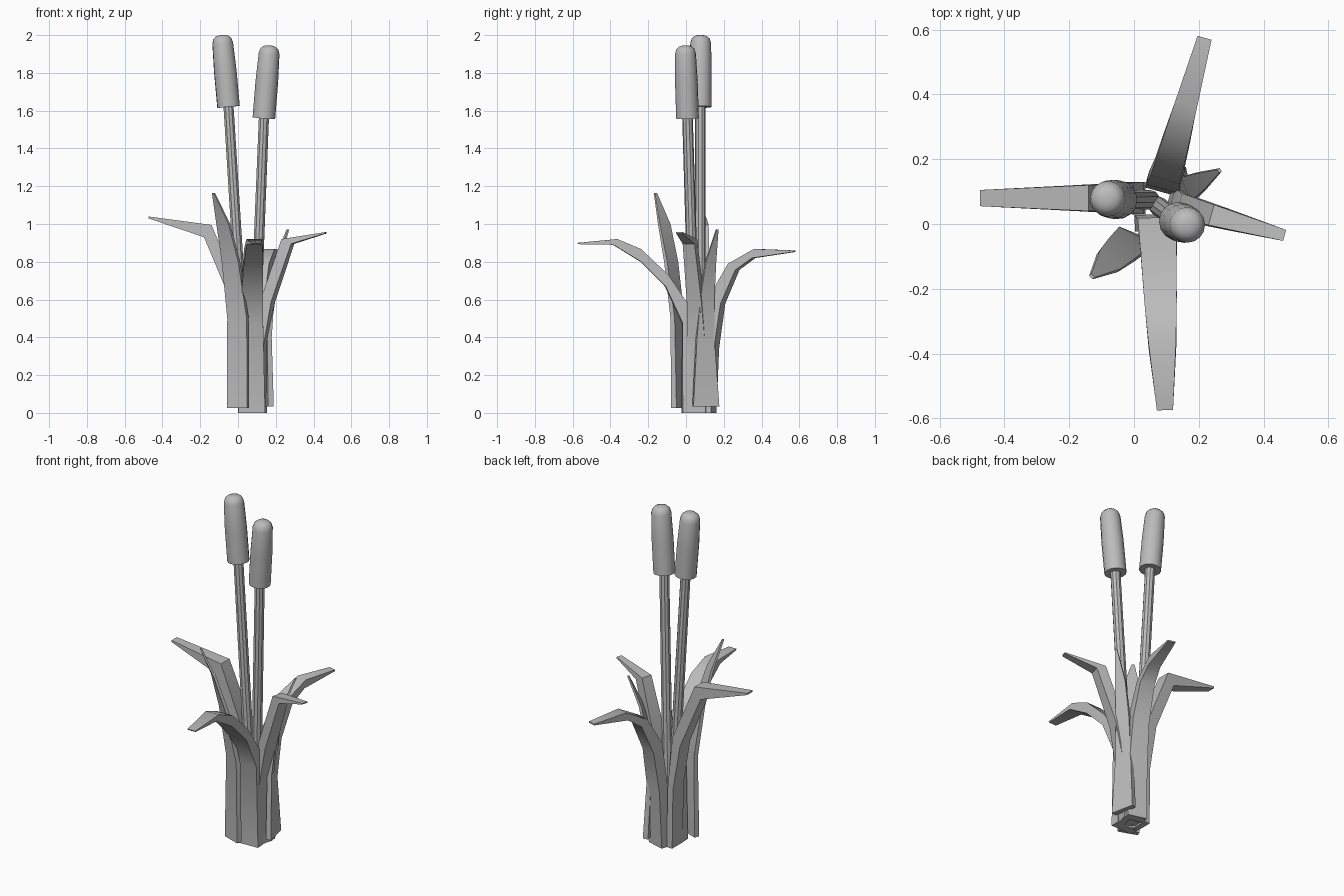
import bpy, bmesh
from math import radians, sin, cos, pi
from mathutils import Vector

cube = bpy.data.objects.get("Cube")
if cube:
    bpy.data.objects.remove(cube, do_unlink=True)

grey = bpy.data.materials.new("plain grey")
grey.use_nodes = True
COLOUR = (0.5, 0.5, 0.5, 1)
grey.diffuse_color = COLOUR
grey.node_tree.nodes["Principled BSDF"].inputs["Base Color"].default_value = COLOUR


def finish(name, bm):
    bmesh.ops.recalc_face_normals(bm, faces=bm.faces)
    mesh = bpy.data.meshes.new(name)
    bm.to_mesh(mesh)
    bm.free()
    mesh.materials.append(grey)
    obj = bpy.data.objects.new(name, mesh)
    bpy.context.collection.objects.link(obj)
    bpy.ops.object.select_all(action='DESELECT')
    obj.select_set(True)
    bpy.context.view_layer.objects.active = obj
    bpy.ops.object.shade_smooth_by_angle(angle=radians(32))
    return obj


def skin(name, rings):
    """Join equal rings of points into a closed solid."""
    bm = bmesh.new()
    loops = [[bm.verts.new(p) for p in ring] for ring in rings]
    n = len(loops[0])
    for a, b in zip(loops, loops[1:]):
        for i in range(n):
            j = (i + 1) % n
            bm.faces.new((a[i], a[j], b[j], b[i]))
    bm.faces.new(loops[0])
    bm.faces.new(loops[-1])
    return finish(name, bm)


def bent_leaf(name, origin, heading, outer, inner, widths):
    """Thick strip that follows an outer and an inner (reach, height) line."""
    a = radians(heading)
    out, side = Vector((cos(a), sin(a), 0)), Vector((-sin(a), cos(a), 0))
    base = Vector((*origin, 0))
    rings = []
    for (ro, zo), (ri, zi), w in zip(outer, inner, widths):
        po, pi_ = base + out * ro, base + out * ri
        po.z, pi_.z = zo, zi
        rings.append([po - side * w / 2, po + side * w / 2,
                      pi_ + side * w / 2, pi_ - side * w / 2])
    skin(name, rings)


def twisted_leaf(name, origin, heading, turn, path, thick):
    """Upright blade along (reach, height, width), twisting towards the base."""
    a = radians(heading)
    out = Vector((cos(a), sin(a), 0))
    rings = []
    for i, (r, z, w) in enumerate(path):
        t = i / (len(path) - 1)
        b = a + radians(turn) * (1 - t)
        s = Vector((-sin(b), cos(b), 0)) * w / 2
        d = Vector((cos(b), sin(b), 0)) * thick * (1 - 0.7 * t) / 2
        c = Vector((*origin, z)) + out * r
        rings.append([c + d - s, c + d + s, c - d + s, c - d - s])
    skin(name, rings)


def lathe(name, start, end, profile, sides=16):
    """Turn a (fraction along axis, radius) profile about a leaning axis."""
    start, end = Vector(start), Vector(end)
    q = (end - start).to_track_quat('Z', 'Y')
    skin(name, [[start.lerp(end, t) + q @ Vector((r * cos(k * 2 * pi / sides),
                                                  r * sin(k * 2 * pi / sides), 0))
                 for k in range(sides)] for t, r in profile])


# Stalks with rounded seed heads
HEAD = [(0, 0.04), (0, 0.06), (0.5, 0.06), (0.89, 0.055),
        (0.95, 0.048), (0.985, 0.034), (1, 0.015)]
for side, foot, neck, top in (
        ("right", (0.05, 0.075, 0.01), (-0.05, 0.075, 1.62), (-0.085, 0.078, 2.0)),
        ("left", (0.075, 0.055, 0.01), (0.137, 0.008, 1.56), (0.168, -0.004, 1.945))):
    lathe(side + "_stalk", foot, neck, [(0, 0.03), (1.01, 0.028)], 10)
    lathe(side + "_seed_head", neck, top, HEAD)

# Four arching leaves
bent_leaf("front_leaf", (0.07, 0.06), -87.7,
          [(0.08, 0), (0.08, 0.476), (0.17, 0.67), (0.30, 0.80), (0.446, 0.89), (0.63, 0.893)],
          [(0.03, 0), (0.04, 0.56), (0.155, 0.73), (0.30, 0.868), (0.425, 0.92), (0.635, 0.9)],
          [0.14, 0.12, 0.11, 0.10, 0.085, 0.05])
bent_leaf("back_leaf", (0.075, 0.06), 74.5,
          [(0.09, 0), (0.105, 0.34), (0.14, 0.577), (0.22, 0.757), (0.31, 0.82), (0.534, 0.852)],
          [(0.04, 0), (0.05, 0.38), (0.08, 0.62), (0.18, 0.79), (0.32, 0.868), (0.534, 0.86)],
          [0.11, 0.105, 0.095, 0.085, 0.07, 0.045])
bent_leaf("right_leaf", (0.07, 0.08), 180,
          [(0.07, 0), (0.075, 0.35), (0.12, 0.62), (0.25, 0.93), (0.545, 1.03)],
          [(0.035, 0), (0.04, 0.35), (0.07, 0.66), (0.21, 0.995), (0.545, 1.04)],
          [0.1, 0.1, 0.095, 0.08, 0.05])
bent_leaf("left_leaf", (0.07, 0.075), -15.6,
          [(0.073, 0), (0.08, 0.35), (0.12, 0.587), (0.228, 0.895), (0.41, 0.95)],
          [(0.035, 0), (0.045, 0.35), (0.07, 0.62), (0.175, 0.92), (0.41, 0.957)],
          [0.1, 0.1, 0.08, 0.065, 0.035])

# Two upright twisted leaves
twisted_leaf("front_upright_leaf", (0, -0.045), 222, 28,
             [(0, 0.025, 0.115), (0, 0.5, 0.115), (0.05, 0.8, 0.105),
              (0.105, 1.0, 0.085), (0.175, 1.165, 0.015)], 0.03)
twisted_leaf("back_upright_leaf", (0.16, 0.105), 30, -18,
             [(0, 0.035, 0.14), (-0.008, 0.4, 0.095), (0.01, 0.6, 0.08),
              (0.05, 0.8, 0.06), (0.12, 0.97, 0.012)], 0.03)
